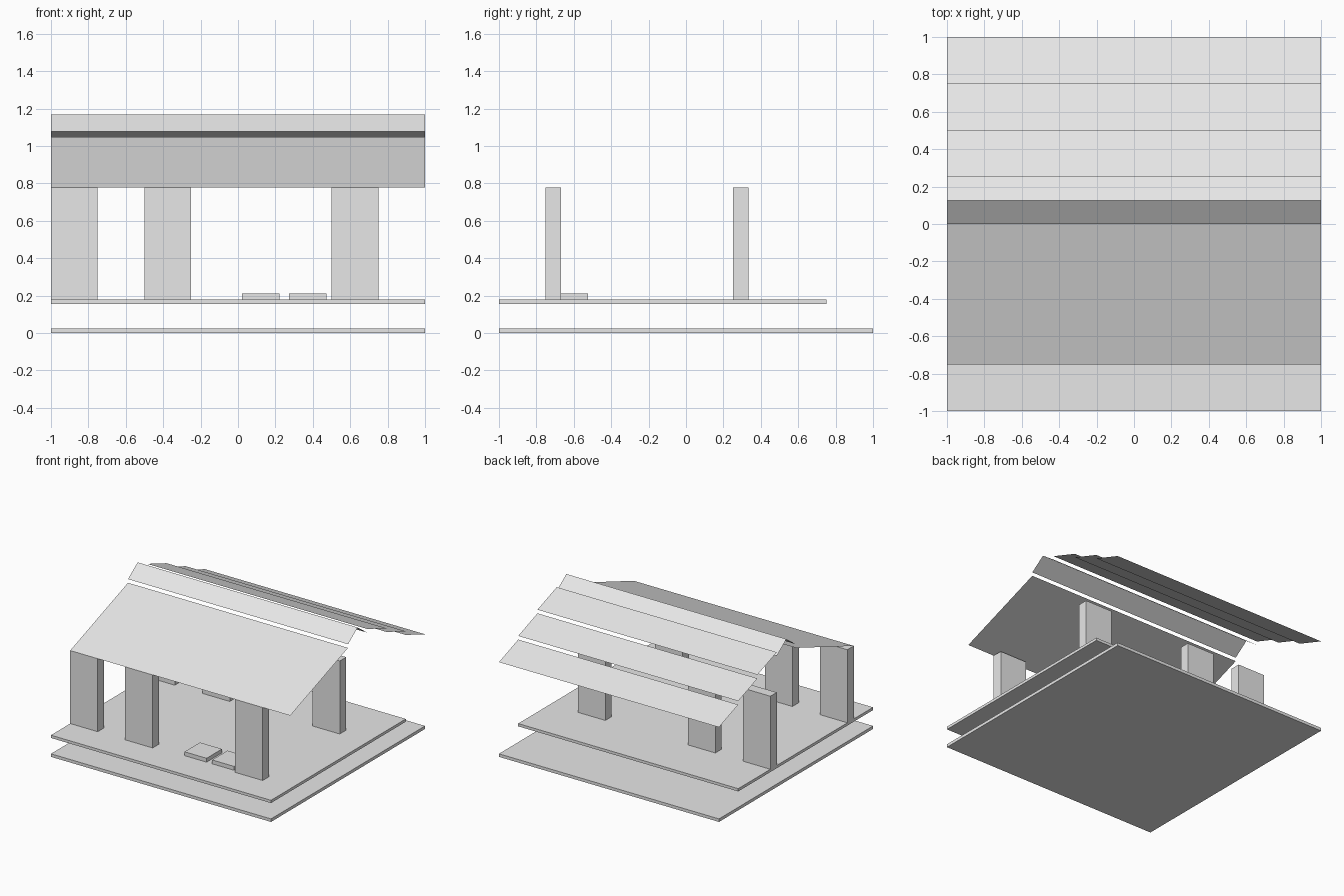
import bpy
import bmesh
from mathutils import Matrix, Vector

cube = bpy.data.objects.get("Cube")
if cube:
    bpy.data.objects.remove(cube, do_unlink=True)

# Single plain grey
grey = bpy.data.materials.new("light_grey")
grey.use_nodes = True
grey.diffuse_color = (0.8, 0.8, 0.8, 1)
grey.node_tree.nodes["Principled BSDF"].inputs["Base Color"].default_value = (0.8, 0.8, 0.8, 1)


def finish(name, bm):
    mesh = bpy.data.meshes.new(name)
    bm.to_mesh(mesh)
    bm.free()
    mesh.materials.append(grey)
    bpy.context.scene.collection.objects.link(bpy.data.objects.new(name, mesh))


def box(name, low, high):
    """Box between two opposite corners."""
    low, high = Vector(low), Vector(high)
    bm = bmesh.new()
    matrix = Matrix.Translation((low + high) / 2) @ Matrix.Diagonal((*(high - low), 1))
    bmesh.ops.create_cube(bm, size=1, matrix=matrix)
    finish(name, bm)


def roof_sheet(name, front, back):
    """Thin sheet across the full width, between two (y, z) edges."""
    bm = bmesh.new()
    corners = [(-1, *front), (1, *front), (1, *back), (-1, *back)]
    bm.faces.new([bm.verts.new(c) for c in corners])
    finish(name, bm)


# Ground and raised floor
box("ground_slab", (-1, -1, 0), (1, 1, 0.025))
box("floor_slab", (-1, -1, 0.155), (1, 0.75, 0.178))

# Two rows of wide posts
for row, y in (("front", -0.75), ("back", 0.25)):
    for i, x in enumerate((-1, -0.5, 0.5)):
        box(f"{row}_post_{i + 1}", (x, y, 0.178), (x + 0.25, y + 0.083, 0.778))

# Low pads on the floor
for i, x in enumerate((0.022, 0.272)):
    box(f"floor_pad_{i + 1}", (x, -0.725, 0.178), (x + 0.2, -0.525, 0.21))

# Front slope and raised ridge cap
roof_sheet("front_roof", (-0.75, 0.778), (0, 1.048))
roof_sheet("ridge_front", (0, 1.078), (0.125, 1.168))
roof_sheet("ridge_back", (0.125, 1.168), (0.25, 1.078))

# Stepped louvres on the back slope
for i in range(3):
    y, z = 0.25 * (i + 1), 1.108 - 0.12 * i
    roof_sheet(f"back_roof_{i + 1}", (y, z), (y + 0.25, z - 0.09))
